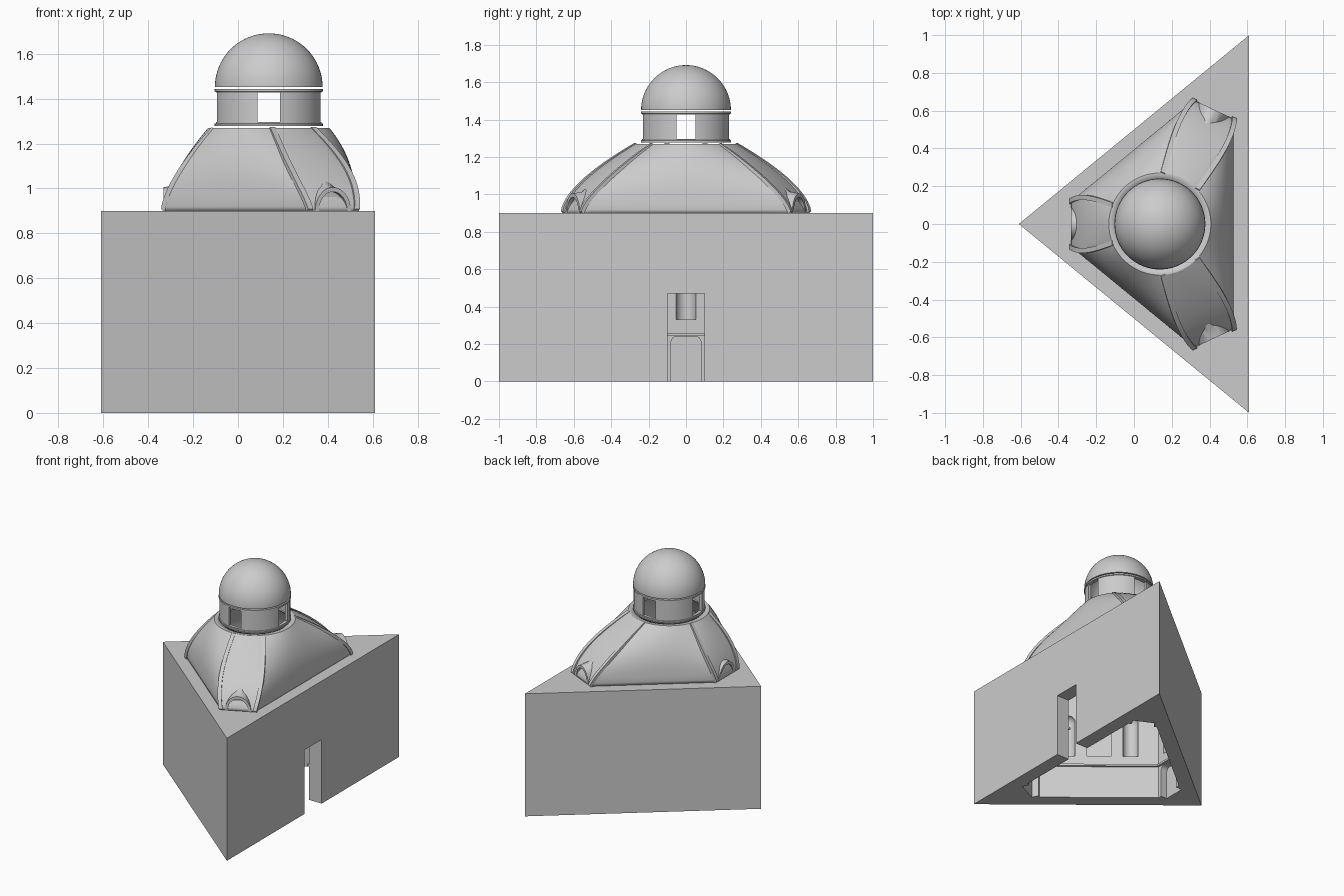
import bpy, bmesh
from math import sin, cos, tan, pi, radians, atan2
from mathutils import Vector

if "Cube" in bpy.data.objects:
    bpy.data.objects.remove(bpy.data.objects["Cube"])

C = Vector((0.137, 0, 0))                       # centre of dome and drum
# corners of the triangular plan: (axis angle, half angle, distance to cut)
A = atan2(1, 0.473)
H_LEFT, H_RIGHT = radians(39.34), radians(25.33)
CORNERS = [(pi, H_LEFT, 0.47), (-A, H_RIGHT, 0.67), (A, H_RIGHT, 0.67)]
SIDE, RT, HALF = 0.39, 0.27, radians(22)
Z0, Z1 = 0.9, 1.27


def loft(name, rings, caps=True, wrap=False, smooth=True):
    bm = bmesh.new()
    vs = [[bm.verts.new(p) for p in r] for r in rings]
    n, m = len(rings[0]), len(rings)
    for i in range(m if wrap else m - 1):
        a, b = vs[i], vs[(i + 1) % m]
        for j in range(n):
            k = (j + 1) % n
            bm.faces.new((a[j], a[k], b[k], b[j]))
    if caps and not wrap:
        bm.faces.new(vs[0][::-1])
        bm.faces.new(vs[-1])
    bmesh.ops.remove_doubles(bm, verts=bm.verts, dist=1e-5)
    if caps or wrap:
        bmesh.ops.recalc_face_normals(bm, faces=bm.faces)
    me = bpy.data.meshes.new(name)
    bm.to_mesh(me)
    bm.free()
    ob = bpy.data.objects.new(name, me)
    bpy.context.collection.objects.link(ob)
    if smooth:
        shade(ob)
    return ob


def shade(ob):
    bpy.ops.object.select_all(action='DESELECT')
    bpy.context.view_layer.objects.active = ob
    ob.select_set(True)
    bpy.ops.object.shade_smooth_by_angle(angle=radians(30))


def prism(name, pts, z0, z1):
    return loft(name, [[(p[0], p[1], z) for p in pts] for z in (z0, z1)], smooth=False)


def lathe(name, profile, centre=C, segs=64, wrap=False):
    rings = [[(centre.x + r * cos(2 * pi * j / segs), centre.y + r * sin(2 * pi * j / segs), z)
              for j in range(segs)] for r, z in profile]
    return loft(name, rings, caps=False, wrap=wrap)


def cut(ob, cutter):
    cutter.hide_render = True
    mod = ob.modifiers.new("cut", 'BOOLEAN')
    mod.operation, mod.solver, mod.object = 'DIFFERENCE', 'EXACT', cutter
    bpy.context.view_layer.objects.active = ob
    bpy.ops.object.modifier_apply(modifier=mod.name)
    bpy.data.objects.remove(cutter)


def axes(ang):
    return Vector((cos(ang), sin(ang), 0)), Vector((-sin(ang), cos(ang), 0))


def width(h, d, side=SIDE):
    return (side / sin(h) - d) * tan(h)


def hexagon(inset):
    pts = []
    for ang, h, d in CORNERS:
        a, t = axes(ang)
        d -= inset
        w = width(h, d, SIDE - inset)
        pts += [C + a * d - t * w, C + a * d + t * w]
    return pts


def box_at(name, pos, ang, depth, half, z0, z1):
    a, t = axes(ang)
    return prism(name, [pos - a * depth - t * half, pos + a * depth - t * half,
                        pos + a * depth + t * half, pos - a * depth + t * half], z0, z1)


# triangular base with hollow hexagonal room and a ledge
base = prism("base_walls", [(-0.61, 0), (0.61, -1), (0.61, 1)], 0, Z0)
cut(base, prism("lower_room", hexagon(0.02), -0.1, 0.245))
cut(base, prism("ledge_gap", hexagon(0.035), 0.2, 0.3))
cut(base, prism("upper_room", hexagon(0.02), 0.26, 1.0))
cut(base, box_at("door", Vector((0.6, 0, 0)), 0, 0.14, 0.1, -0.1, 0.47))

# niches in the long walls and the corner walls
R = 0.053
NICHE = [(0, 0.33), (R, 0.33), (R, 0.6)] + [
    (R * cos(k * pi / 12), 0.6 + R * sin(k * pi / 12)) for k in range(1, 6)] + [(0, 0.6 + R)]
inner = hexagon(0.02)
for i, (ang, h, d) in enumerate(CORNERS):
    a, t = axes(ang)
    mid = C + a * (d - 0.02)
    cut(base, lathe("niche", NICHE, mid, 24))
    # arched recess below the corner niche
    arch = [(-0.08, -0.05), (0.08, -0.05)]
    arch += [(0.05 + 0.03 * cos(k * pi / 8), 0.21 + 0.03 * sin(k * pi / 8)) for k in range(5)]
    arch += [(-0.05 + 0.03 * cos(k * pi / 8), 0.21 + 0.03 * sin(k * pi / 8)) for k in range(4, 9)]
    cut(base, loft("recess", [[mid + a * s + t * p[0] + Vector((0, 0, p[1])) for p in arch]
                              for s in (-0.02, 0.05)], smooth=False))
    p, q = inner[2 * i + 1], inner[(2 * i + 2) % 6]
    for f in (0.235, 0.765):
        cut(base, lathe("niche", NICHE, p.lerp(q, f), 24))
    if i != 1:
        e = q - p
        cut(base, box_at("panel", (p + q) / 2, atan2(-e.x, e.y), 0.05, 0.085, 0.33, 0.7))
shade(base)


# vault: six webs from the hexagon up to a circle
def rib_point(i, sgn, u):
    ang, h, d = CORNERS[i]
    a, t = axes(ang)
    w = width(h, d)
    dist = d + (RT * cos(HALF) - d) * u ** 1.5
    lat = w + (RT * sin(HALF) - w) * u + 0.03 * sin(pi * u)
    return C + a * dist + t * sgn * lat


def web(p, q, sag, half, n):
    mid, e = (p + q) / 2, (q - p) / 2
    out = Vector((e.y, -e.x, 0)).normalized()
    pts = []
    for k in range(n):
        th = half * (2 * k / n - 1)
        pts.append(mid + e * (sin(th) / sin(half))
                   + out * sag * (cos(th) - cos(half)) / (1 - cos(half)))
    return pts


def vault_ring(u):
    ring = []
    for i in range(3):
        j = (i + 1) % 3
        l, r, nxt = rib_point(i, -1, u), rib_point(i, 1, u), rib_point(j, -1, u)
        ring += web(l, r, u * RT * (1 - cos(HALF)), HALF, 8)
        e = (nxt - r).normalized()
        dist = (r - C).dot(Vector((e.y, -e.x, 0)))
        ring += web(r, nxt, max(0, SIDE - (SIDE - RT) * u ** 2.5 - dist), radians(40), 20)
    return [p + Vector((0, 0, Z0 + (Z1 - Z0) * u)) for p in ring]


N = 20
rings = [vault_ring(k / N) for k in range(N + 1)]
top = Vector((C.x, C.y, Z1))
rings.append([top + (p - top) * 0.86 for p in rings[-1]])
vault = loft("vault", rings, caps=False)
mod = vault.modifiers.new("thickness", 'SOLIDIFY')
mod.thickness, mod.offset = 0.02, -1

# raised ribs and corner dormers
for i, (ang, h, d) in enumerate(CORNERS):
    a, t = axes(ang)
    n = (a + Vector((0, 0, 1))).normalized()
    for sgn in (-1, 1):
        path = []
        for k in range(N + 1):
            u = k / N
            p = rib_point(i, sgn, u) + Vector((0, 0, Z0 + (Z1 - Z0) * u))
            lift = 0.013 * (1 - 0.6 * u)
            path.append([p - t * 0.013 - n * 0.01, p + t * 0.013 - n * 0.01,
                         p + t * 0.013 + n * lift, p - t * 0.013 + n * lift])
        loft("vault_rib", path)

    def arch_ring(dist, r, height):
        return [C + a * dist + t * r * cos(k * pi / 16)
                + Vector((0, 0, Z0 + height * sin(k * pi / 16))) for k in range(17)]
    u = 0.7
    tip = d + (RT * cos(HALF) - d) * u ** 1.5
    loft("dormer", [arch_ring(d - 0.025, 0.07, 0.085), arch_ring(d, 0.07, 0.085),
                    arch_ring(d, 0.088, 0.105), arch_ring(d - 0.06, 0.088, 0.115),
                    arch_ring(tip, 0.004, (Z1 - Z0) * u)])

# drum with four windows
drum = lathe("drum", [(0.215, 1.278), (0.241, 1.278), (0.241, 1.288), (0.236, 1.29), (0.236, 1.43),
                      (0.241, 1.432), (0.241, 1.443), (0.215, 1.443)], wrap=True)
for ang in (0, pi / 2):
    cut(drum, box_at("window", C, ang, 0.4, 0.05, 1.295, 1.428))
shade(drum)

# hemispherical cap
arc = [k * pi / 40 for k in range(21)]
lathe("cap_dome", [(0.24 * cos(x), 1.451 + 0.24 * sin(x)) for x in arc]
      + [(0.22 * cos(x), 1.451 + 0.22 * sin(x)) for x in reversed(arc)], wrap=True)
